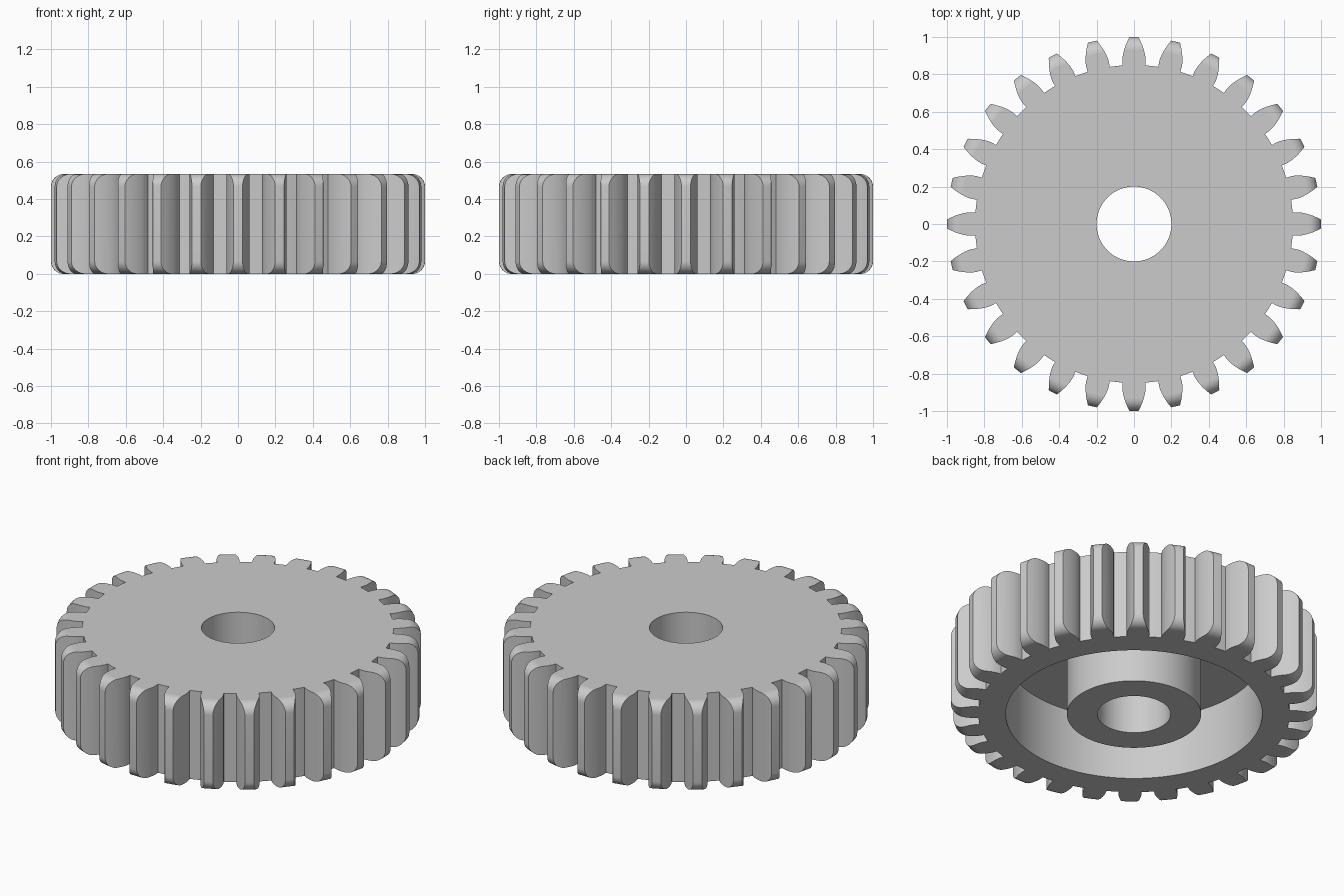
import bpy, bmesh
from math import acos, cos, sin, pi, radians, sqrt, tan

if "Cube" in bpy.data.objects:
    bpy.data.objects.remove(bpy.data.objects["Cube"], do_unlink=True)

TEETH = 28
MODULE = 2 / (TEETH + 2)
PITCH_R = MODULE * TEETH / 2
ROOT_R = PITCH_R - 1.25 * MODULE
BASE_R = PITCH_R * cos(radians(20))
HEIGHT = 8 * MODULE
FILLET = MODULE
BORE_R, HUB_R, RIM_R, RECESS = 0.2, 0.366, 0.7, 0.373

grey = bpy.data.materials.new("plain grey")
grey.use_nodes = True
grey.diffuse_color = (0.6, 0.6, 0.6, 1)
grey.node_tree.nodes["Principled BSDF"].inputs["Base Color"].default_value = grey.diffuse_color


def make_object(name, bm):
    bmesh.ops.recalc_face_normals(bm, faces=bm.faces)
    mesh = bpy.data.meshes.new(name)
    bm.to_mesh(mesh)
    bm.free()
    mesh.materials.append(grey)
    obj = bpy.data.objects.new(name, mesh)
    bpy.context.collection.objects.link(obj)
    return obj


def half_angle(r):
    """Half the angle a tooth spans at radius r, along an involute flank."""
    def involute(a):
        return tan(a) - a
    pressure = acos(min(1, BASE_R / r))
    return pi / (2 * TEETH) + involute(radians(20)) - involute(pressure)


# Wheel body: a turned profile with bore, hub, underside recess and rounded rim
def corner(z, start):
    turns = [start + i * pi / 20 for i in range(11)]
    return [(1 - FILLET + FILLET * cos(a), z + FILLET * sin(a)) for a in turns]


profile = [(BORE_R, 0), (HUB_R, 0), (HUB_R, RECESS), (RIM_R, RECESS), (RIM_R, 0)]
profile += corner(FILLET, -pi / 2) + corner(HEIGHT - FILLET, 0)
profile.append((BORE_R, HEIGHT))

bm = bmesh.new()
steps = TEETH * 6
rings = []
for s in range(steps):
    a = 2 * pi * s / steps
    rings.append([bm.verts.new((r * cos(a), r * sin(a), z)) for r, z in profile])
for s in range(steps):
    here, there = rings[s], rings[(s + 1) % steps]
    for i in range(len(profile)):
        j = (i + 1) % len(profile)
        bm.faces.new((here[i], there[i], there[j], here[j]))
gear = make_object("gear_wheel", bm)

# Tooth outline: a prism that trims the turned body
flank_radii = [ROOT_R] + [BASE_R + (1.015 - BASE_R) * i / 7 for i in range(8)]
flank = [(r, half_angle(r)) for r in flank_radii]
tooth = [(r, -a) for r, a in flank] + [(r, a) for r, a in reversed(flank)]
tooth.append((ROOT_R, pi / TEETH))

bm = bmesh.new()
outline = []
for t in range(TEETH):
    for r, a in tooth:
        a += 2 * pi * t / TEETH
        outline.append(bm.verts.new((r * cos(a), r * sin(a), -0.1)))
base = bm.faces.new(outline)
top = bmesh.ops.extrude_face_region(bm, geom=[base])["geom"]
bmesh.ops.translate(bm, vec=(0, 0, HEIGHT + 0.2),
                    verts=[v for v in top if isinstance(v, bmesh.types.BMVert)])
cutter = make_object("tooth_cutter", bm)
cutter.hide_render = True

# Trim, then remove the cutter
bpy.context.view_layer.objects.active = gear
gear.select_set(True)
trim = gear.modifiers.new("teeth", "BOOLEAN")
trim.operation = "INTERSECT"
trim.solver = "EXACT"
trim.object = cutter
bpy.ops.object.modifier_apply(modifier=trim.name)
bpy.data.objects.remove(cutter, do_unlink=True)

# Smooth curved walls, keep level faces flat
bpy.ops.object.shade_smooth_by_angle(angle=radians(25))
for face in gear.data.polygons:
    if abs(face.normal.z) > 0.999:
        face.use_smooth = False
